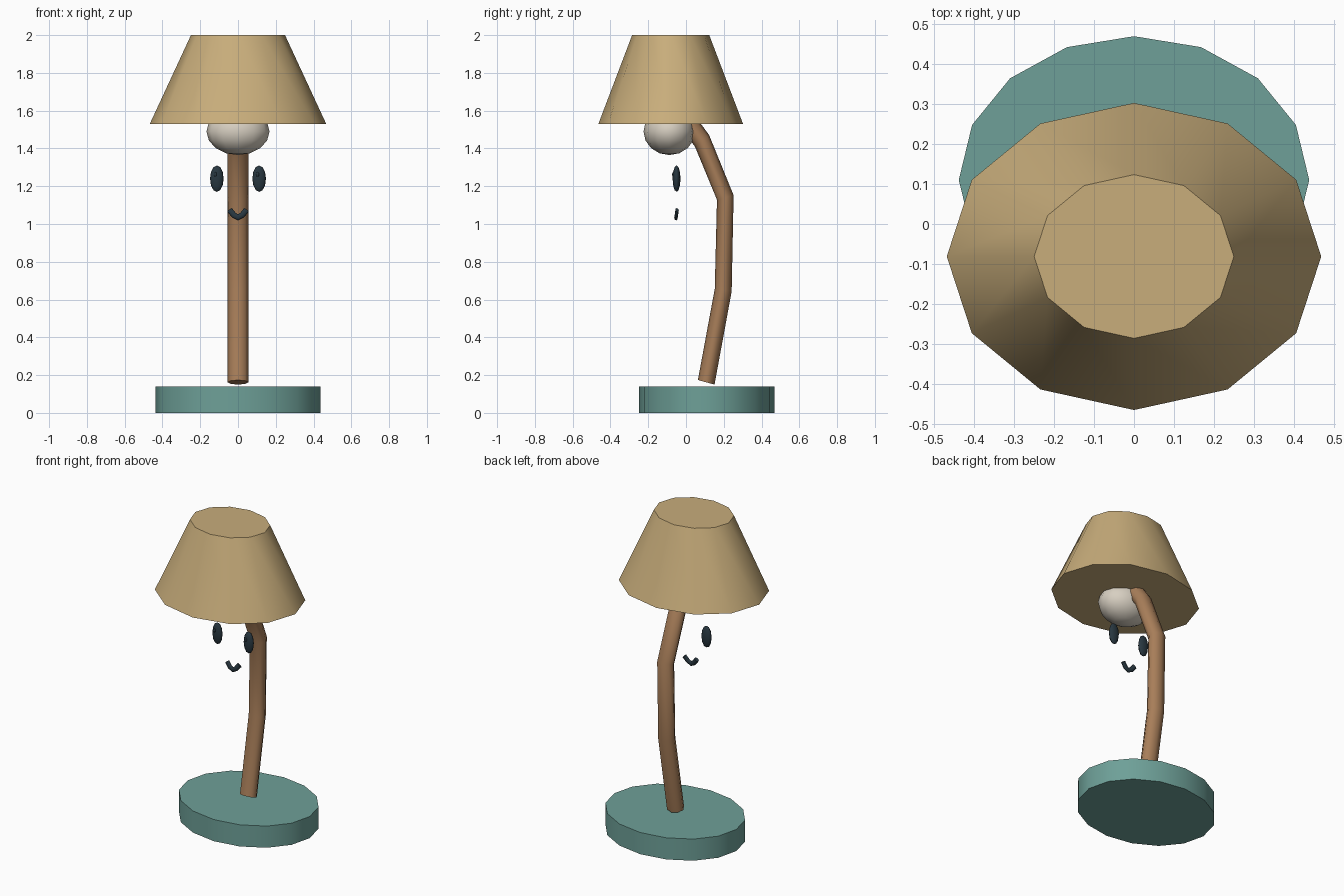
import bpy
import math

default = bpy.data.objects.get("Cube")
if default:
    bpy.data.objects.remove(default, do_unlink=True)

DEPTH = 0.82  # every part is slightly flattened front to back


def material(name, rgb):
    linear = [((c / 255 + 0.055) / 1.055) ** 2.4 for c in rgb] + [1]
    mat = bpy.data.materials.new(name)
    mat.use_nodes = True
    mat.diffuse_color = linear
    bsdf = mat.node_tree.nodes["Principled BSDF"]
    bsdf.inputs["Base Color"].default_value = linear
    bsdf.inputs["Roughness"].default_value = 0.8
    return mat


tan = material("tan shade", (200, 173, 123))
teal = material("teal base", (110, 160, 152))
wood = material("brown wood", (168, 126, 89))
cream = material("cream bulb", (215, 207, 193))
dark = material("dark slate", (40, 55, 64))


def finish(name, mat, angle):
    obj = bpy.context.object
    obj.name = name
    obj.data.name = name
    obj.data.materials.append(mat)
    bpy.ops.object.shade_smooth_by_angle(angle=math.radians(angle))
    return obj


def frustum(name, mat, sides, bottom, top, y, z0, z1):
    bpy.ops.mesh.primitive_cone_add(vertices=sides, radius1=bottom, radius2=top,
                                    depth=z1 - z0, location=(0, y, (z0 + z1) / 2))
    bpy.context.object.scale.y = DEPTH
    return finish(name, mat, 40)


def ball(name, mat, location, size, segments, rings):
    bpy.ops.mesh.primitive_uv_sphere_add(segments=segments, ring_count=rings,
                                         radius=1, location=location)
    bpy.context.object.scale = size
    return finish(name, mat, 65)


def tube(name, mat, points, radius, y_scale):
    curve = bpy.data.curves.new(name, "CURVE")
    curve.dimensions = "3D"
    curve.bevel_depth = radius
    curve.bevel_resolution = 2
    curve.use_fill_caps = True
    spline = curve.splines.new("POLY")
    spline.points.add(len(points) - 1)
    for point, (x, y, z) in zip(spline.points, points):
        point.co = (x, y / y_scale, z, 1)
    obj = bpy.data.objects.new(name, curve)
    bpy.context.collection.objects.link(obj)
    obj.scale.y = y_scale
    bpy.ops.object.select_all(action="DESELECT")
    obj.select_set(True)
    bpy.context.view_layer.objects.active = obj
    bpy.ops.object.convert(target="MESH")
    return finish(name, mat, 55)


# Foot, shade and bulb
frustum("base", teal, 16, 0.437, 0.437, 0.11, 0, 0.14)
frustum("lampshade", tan, 12, 0.467, 0.249, -0.081, 1.53, 2.0)
ball("bulb", cream, (0, -0.088, 1.49), (0.167, 0.137, 0.125), 12, 8)

# Bent stem, rising from the foot into the shade
stem_path = [(0, 0.107, 0.162), (0, 0.197, 0.65), (0, 0.208, 1.14),
             (0, 0.085, 1.44), (0, -0.01, 1.57)]
tube("stem", wood, stem_path, 0.055, DEPTH)

# Face floating in front of the stem
for side, sign in (("left", 1), ("right", -1)):
    ball(side + "_eye", dark, (sign * 0.112, -0.05, 1.24), (0.036, 0.021, 0.07), 8, 6)
    ball(side + "_eye_glint", dark, (sign * 0.112 - 0.008, -0.066, 1.262),
         (0.009, 0.008, 0.013), 6, 4)

mouth_path = [(-0.044, -0.047, 1.074), (-0.022, -0.051, 1.047), (0, -0.053, 1.035),
              (0.022, -0.051, 1.047), (0.044, -0.047, 1.074)]
tube("mouth", dark, mouth_path, 0.016, 0.6)
